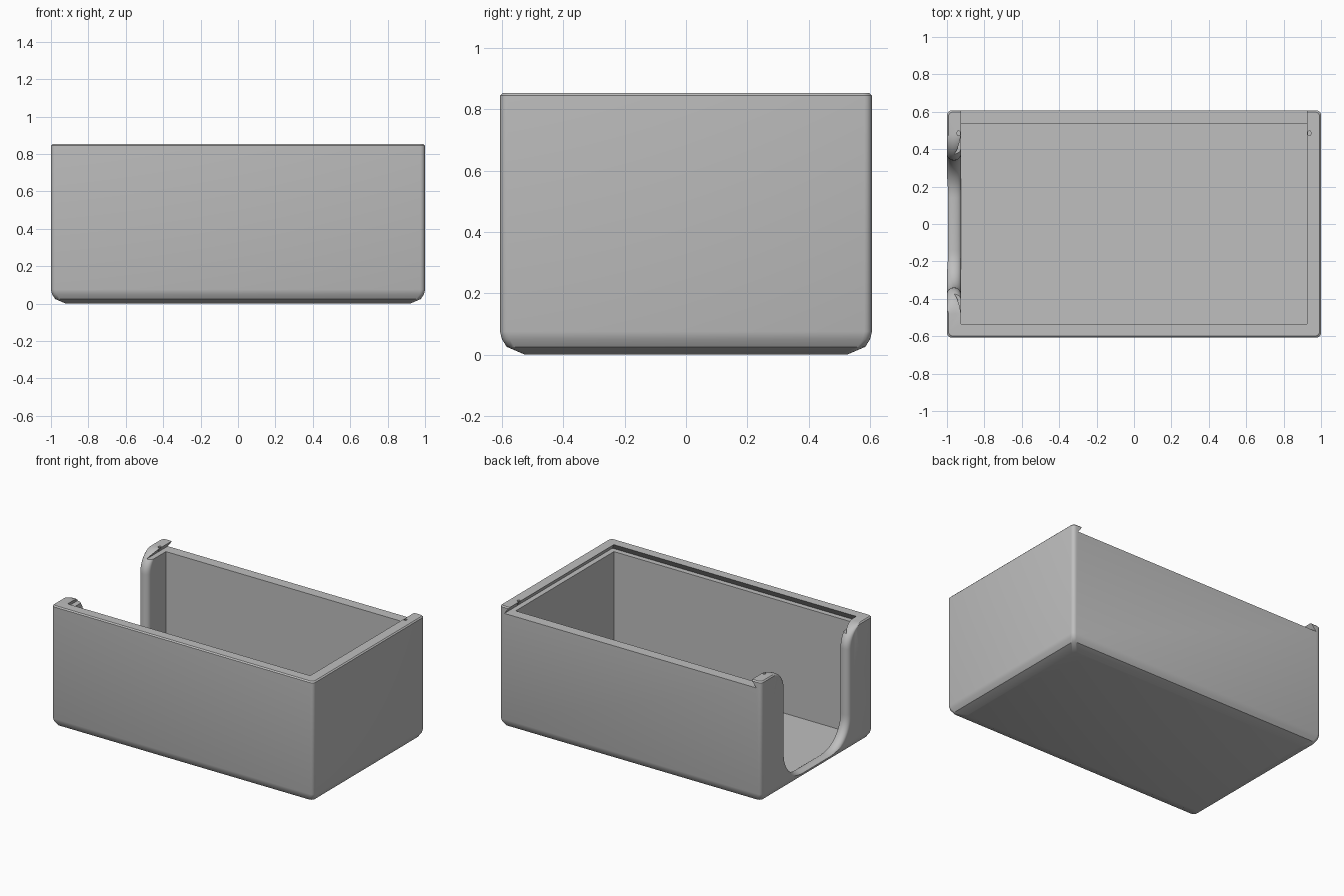
import bpy, bmesh, math

if "Cube" in bpy.data.objects:
    bpy.data.objects.remove(bpy.data.objects["Cube"], do_unlink=True)

HX, HY, TOP = 1.0, 0.607, 0.853        # outer half sizes and height
IX, IY, FLOOR = 0.925, 0.535, 0.038    # cavity half sizes and floor height
LEDGE, UNDERCUT = 0.805, 0.036         # lid groove floor and its depth into the wall

grey = bpy.data.materials.new("light grey plastic")
grey.use_nodes = True
colour = (0.52, 0.52, 0.52, 1)
grey.diffuse_color = colour
grey.node_tree.nodes["Principled BSDF"].inputs["Base Color"].default_value = colour


def loft(name, rings):
    """Closed solid through rings of equal point count."""
    bm = bmesh.new()
    rows = [[bm.verts.new(p) for p in ring] for ring in rings]
    n = len(rows[0])
    for a, b in zip(rows, rows[1:]):
        for i in range(n):
            j = (i + 1) % n
            bm.faces.new((a[i], a[j], b[j], b[i]))
    bm.faces.new(rows[0])
    bm.faces.new(rows[-1])
    bmesh.ops.recalc_face_normals(bm, faces=bm.faces)
    mesh = bpy.data.meshes.new(name)
    bm.to_mesh(mesh)
    bm.free()
    mesh.materials.append(grey)
    ob = bpy.data.objects.new(name, mesh)
    bpy.context.collection.objects.link(ob)
    return ob


def rounded_rect(hx, hy, z, r, steps=4):
    pts = []
    for k, (sx, sy) in enumerate(((1, 1), (-1, 1), (-1, -1), (1, -1))):
        for i in range(steps + 1):
            t = (k + i / steps) * math.pi / 2
            pts.append((sx * (hx - r) + r * math.cos(t), sy * (hy - r) + r * math.sin(t), z))
    return pts


def rect(x0, x1, y0, y1, z):
    return [(x0, y0, z), (x1, y0, z), (x1, y1, z), (x0, y1, z)]


def cut(body, cutter):
    mod = body.modifiers.new("cut", "BOOLEAN")
    mod.operation, mod.solver, mod.object = "DIFFERENCE", "EXACT", cutter
    bpy.context.view_layer.objects.active = body
    bpy.ops.object.modifier_apply(modifier=mod.name)
    bpy.data.objects.remove(cutter, do_unlink=True)


# Outer shell with a rounded foot and softened rim
foot = ((0, 0.08), (0.025, 0.022), (0.05, 0.006), (0.075, 0), (TOP - 0.008, 0), (TOP, 0.008))
box = loft("box_body", [rounded_rect(HX - d, HY - d, z, 0.025) for z, d in foot])

# Inner cavity
cut(box, loft("cavity", [rect(-IX, IX, -IY, IY, z) for z in (FLOOR, 1)]))

# Dovetail groove for a lid that slides in from the back
slope = UNDERCUT / (TOP - LEDGE)
groove = []
for z in (LEDGE, TOP + 0.01):
    d = (TOP - z) * slope
    groove.append(rect(-IX - d, IX + d, -IY - d, HY + 0.1, z))
cut(box, loft("lid_groove", groove))

# Lid detent holes near the open end of both lips
for side in (-1, 1):
    ring = [(side * 0.938 + 0.009 * math.cos(a), 0.485 + 0.013 * math.sin(a))
            for a in (i * math.tau / 16 for i in range(16))]
    cut(box, loft("detent", [[(x, y, z) for x, y in ring] for z in (LEDGE + 0.005, 0.9)]))


# U-shaped thumb cutout in the end wall, with rounded inner and outer edges
def cutout_outline(x, o, half=0.34, low=0.06, r_low=0.2, r_top=0.14, steps=14):
    right = []
    for i in range(steps + 1):          # lower corner
        t = i / steps * math.pi / 2
        right.append((half - r_low + (r_low + o) * math.sin(t),
                      low + r_low - (r_low + 0.6 * o) * math.cos(t)))
    for i in range(steps + 1):          # flare at the rim
        t = i / steps * math.pi / 2
        r = r_top - o * math.cos(t)
        right.append((half + r_top - r * math.cos(t), TOP - r_top + r * math.sin(t)))
    right.append((half + r_top, 1.0))
    return [(x, y, z) for y, z in right] + [(x, -y, z) for y, z in reversed(right)]


EDGE, mid, reach = 0.033, -(HX + IX) / 2, (HX - IX) / 2
sections = [(-HX - 0.1, EDGE)]
for i in range(13):
    a = (i / 6 - 1) * math.pi / 2
    sections.append((mid + reach * math.sin(a), EDGE * (1 - math.cos(a))))
sections.append((-IX + 0.04, EDGE))
cut(box, loft("thumb_cutout", [cutout_outline(x, o) for x, o in sections]))

# Smooth curved areas, keep crisp edges
bpy.ops.object.select_all(action="DESELECT")
box.select_set(True)
bpy.context.view_layer.objects.active = box
bpy.ops.object.shade_smooth_by_angle(angle=math.radians(32))
